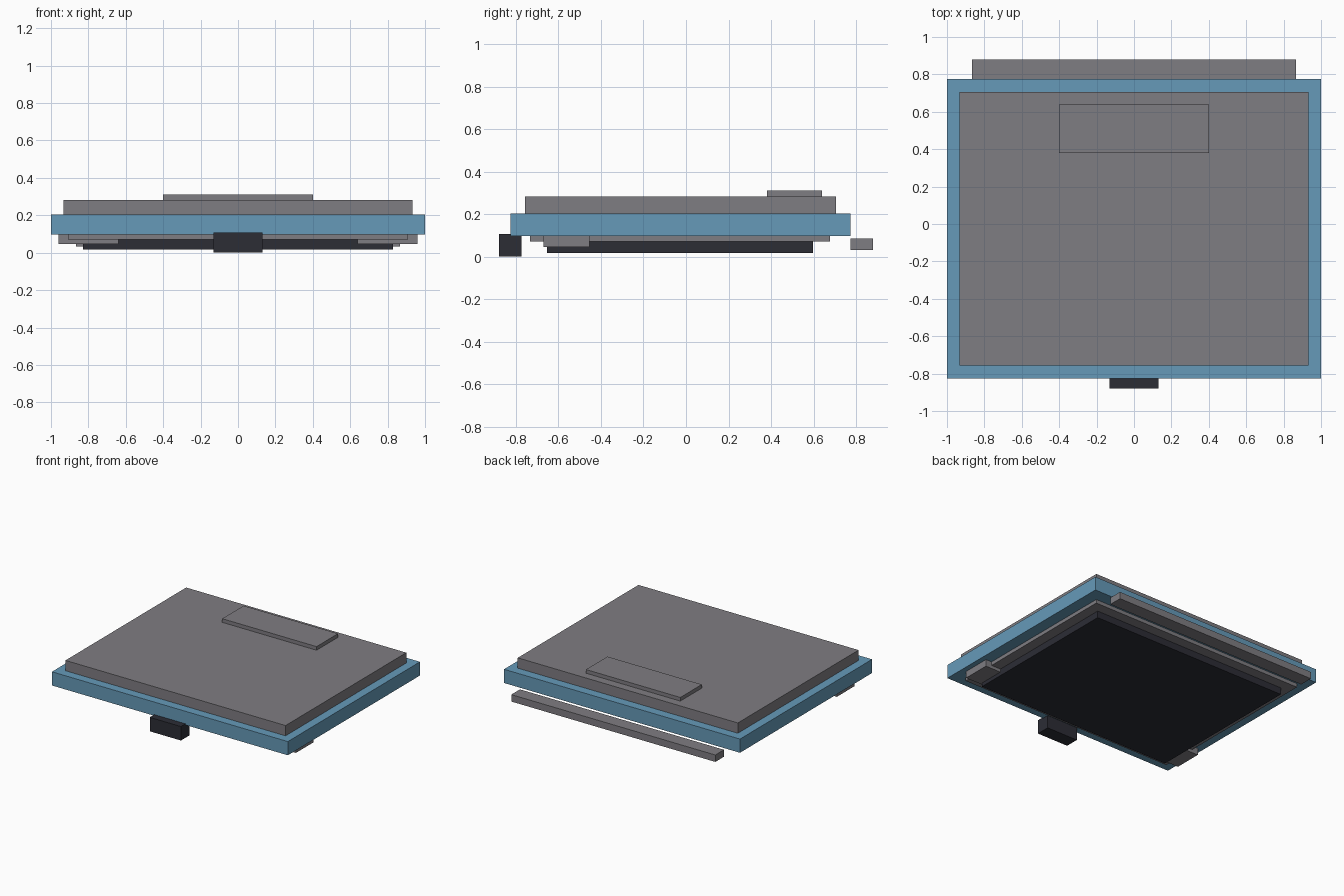
import bpy
import bmesh

cube = bpy.data.objects.get("Cube")
if cube:
    bpy.data.objects.remove(cube, do_unlink=True)


def make_material(name, rgb):
    mat = bpy.data.materials.new(name)
    mat.use_nodes = True
    color = (*rgb, 1.0)
    mat.diffuse_color = color
    mat.node_tree.nodes["Principled BSDF"].inputs["Base Color"].default_value = color
    return mat


blue = make_material("steel blue", (0.133, 0.323, 0.485))
grey = make_material("warm grey", (0.212, 0.205, 0.223))
dark = make_material("charcoal", (0.025, 0.026, 0.036))


def box(name, mat, x, y, z):
    """Flat-sided block spanning the given (low, high) ranges."""
    bm = bmesh.new()
    bmesh.ops.create_cube(bm, size=1)
    for v in bm.verts:
        for axis, (low, high) in enumerate((x, y, z)):
            v.co[axis] = low if v.co[axis] < 0 else high
    mesh = bpy.data.meshes.new(name)
    bm.to_mesh(mesh)
    bm.free()
    mesh.materials.append(mat)
    obj = bpy.data.objects.new(name, mesh)
    bpy.context.collection.objects.link(obj)
    return obj


def centred(name, mat, half_width, y, z):
    return box(name, mat, (-half_width, half_width), y, z)


# Main stack, from the top down
centred("raised_panel", grey, 0.4, (0.38, 0.64), (0.282, 0.31))
centred("top_plate", grey, 0.933, (-0.757, 0.705), (0.203, 0.282))
centred("main_slab", blue, 1.0, (-0.825, 0.775), (0.098, 0.203))
centred("under_plate", grey, 0.91, (-0.735, 0.677), (0.07, 0.098))
centred("base_pad", dark, 0.83, (-0.655, 0.597), (0.018, 0.07))

# Front latch and rear bar
centred("front_latch", dark, 0.132, (-0.88, -0.775), (0.0, 0.107))
centred("rear_bar", grey, 0.865, (0.775, 0.88), (0.032, 0.085))

# Side feet
for side, sign in (("left", 1), ("right", -1)):
    edges = sorted((sign * 0.64, sign * 0.96))
    box(side + "_foot", grey, edges, (-0.67, -0.455), (0.046, 0.098))
